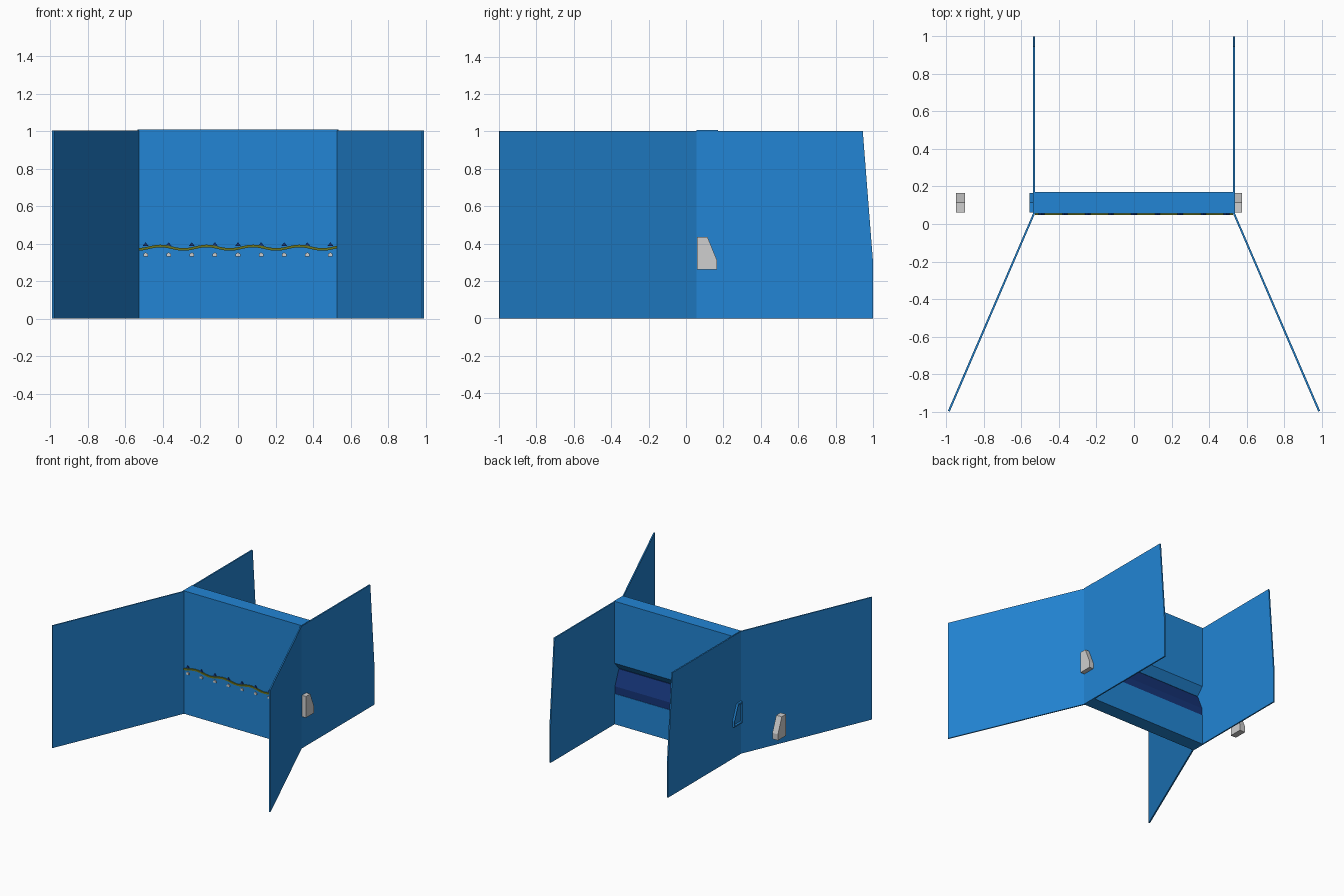
import bpy, bmesh, math
from mathutils import Vector

if "Cube" in bpy.data.objects:
    bpy.data.objects.remove(bpy.data.objects["Cube"])


def material(name, rgb):
    m = bpy.data.materials.new(name)
    m.diffuse_color = (*rgb, 1.0)
    m.use_nodes = True
    m.node_tree.nodes["Principled BSDF"].inputs["Base Color"].default_value = m.diffuse_color
    return m


BLUE = material("wall blue", (0.016, 0.235, 0.66))
NAVY = material("navy", (0.008, 0.035, 0.19))
GREY = material("light grey", (0.62, 0.62, 0.62))
OLIVE = material("olive", (0.15, 0.18, 0.015))


def prism(name, points, offset, mat):
    """Extrude a 3D polygon along an offset into a closed solid."""
    bm = bmesh.new()
    face = bm.faces.new([bm.verts.new(p) for p in points])
    res = bmesh.ops.extrude_face_region(bm, geom=[face], use_keep_orig=True)
    verts = [v for v in res["geom"] if isinstance(v, bmesh.types.BMVert)]
    bmesh.ops.translate(bm, verts=verts, vec=Vector(offset))
    bmesh.ops.recalc_face_normals(bm, faces=bm.faces)
    return finish(name, bm, mat)


def finish(name, bm, mat):
    me = bpy.data.meshes.new(name)
    bm.to_mesh(me)
    bm.free()
    me.materials.append(mat)
    ob = bpy.data.objects.new(name, me)
    bpy.context.collection.objects.link(ob)
    return ob


def side_prism(name, yz, x0, x1, mat):
    return prism(name, [(x0, y, z) for y, z in yz], (x1 - x0, 0, 0), mat)


H = 1.003

# Side walls: straight behind, splayed in front
for s, side in ((-1, "left"), (1, "right")):
    side_prism(side + "_back_wall",
               [(0.055, 0), (1, 0), (1, 0.3), (0.945, H), (0.055, H)],
               s * 0.528, s * 0.539, BLUE)
    plan = [(0.528, 0.055), (0.539, 0.055), (0.992, -0.996), (0.982, -1.0)]
    prism(side + "_front_wall", [(s * x, y, 0) for x, y in plan], (0, 0, H), BLUE)

# Cross wall: lower sill, and upper part with a slot at the back
side_prism("lower_sill", [(0.055, 0), (0.17, 0), (0.17, 0.25), (0.055, 0.25)],
           -0.53, 0.53, BLUE)
side_prism("upper_beam",
           [(0.055, 0.25), (0.055, 1.008), (0.17, 1.008), (0.17, 0.50),
            (0.115, 0.437), (0.06, 0.437), (0.06, 0.25)],
           -0.536, 0.536, BLUE)

# Tapered bar inside the slot, and end caps of the same section
SECTION = [(0.06, 0.26), (0.06, 0.435), (0.115, 0.435), (0.166, 0.31), (0.166, 0.26)]
bar_section = [(y + 0.001, z - 0.001 if z > 0.4 else z - (0.011 if z < 0.3 else 0))
               for y, z in SECTION]
side_prism("slot_bar", bar_section, -0.529, 0.529, NAVY)
side_prism("right_end_cap", SECTION, 0.53, 0.575, GREY)
side_prism("left_end_cap", SECTION, -0.95, -0.90, GREY)

# Open socket rim on the left wall
bm = bmesh.new()
cy, cz, n = 0.107, 0.335, len(SECTION)
rings = []
for x, k in ((-0.538, 1), (-0.556, 1), (-0.556, 0.86), (-0.538, 0.86)):
    rings.append([bm.verts.new((x, cy + (y - cy) * k, cz + (z - cz) * k))
                  for y, z in SECTION])
for a in range(4):
    r, q = rings[a], rings[(a + 1) % 4]
    for i in range(n):
        j = (i + 1) % n
        bm.faces.new((r[i], r[j], q[j], q[i]))
bmesh.ops.recalc_face_normals(bm, faces=bm.faces)
finish("left_socket_rim", bm, BLUE)

# Wavy band across the front
bm = bmesh.new()
prev = None
STEPS = 104
for i in range(STEPS + 1):
    x = -0.528 + 1.056 * i / STEPS
    z = 0.378 + 0.009 * math.cos(2 * math.pi * (x - 0.08) / 0.247)
    cur = [bm.verts.new((x, y, z + dz)) for y, dz in
           ((0.056, -0.007), (0.047, -0.007), (0.047, 0.007), (0.056, 0.007))]
    if prev:
        for k in range(4):
            m = (k + 1) % 4
            bm.faces.new((prev[k], prev[m], cur[m], cur[k]))
    else:
        bm.faces.new(cur)
    prev = cur
bm.faces.new(prev)
bmesh.ops.recalc_face_normals(bm, faces=bm.faces)
finish("wavy_band", bm, OLIVE)

# Small points above and studs below the band
for i in range(9):
    x = (i - 4) * 0.1232
    prism("upper_point", [(x - 0.015, 0.056, 0.388), (x + 0.015, 0.056, 0.388),
                          (x, 0.056, 0.407)], (0, -0.009, 0), NAVY)
    prism("lower_stud", [(x - 0.012, 0.056, 0.332), (x + 0.012, 0.056, 0.332),
                         (x + 0.012, 0.056, 0.345), (x, 0.056, 0.353),
                         (x - 0.012, 0.056, 0.345)], (0, -0.009, 0), GREY)
